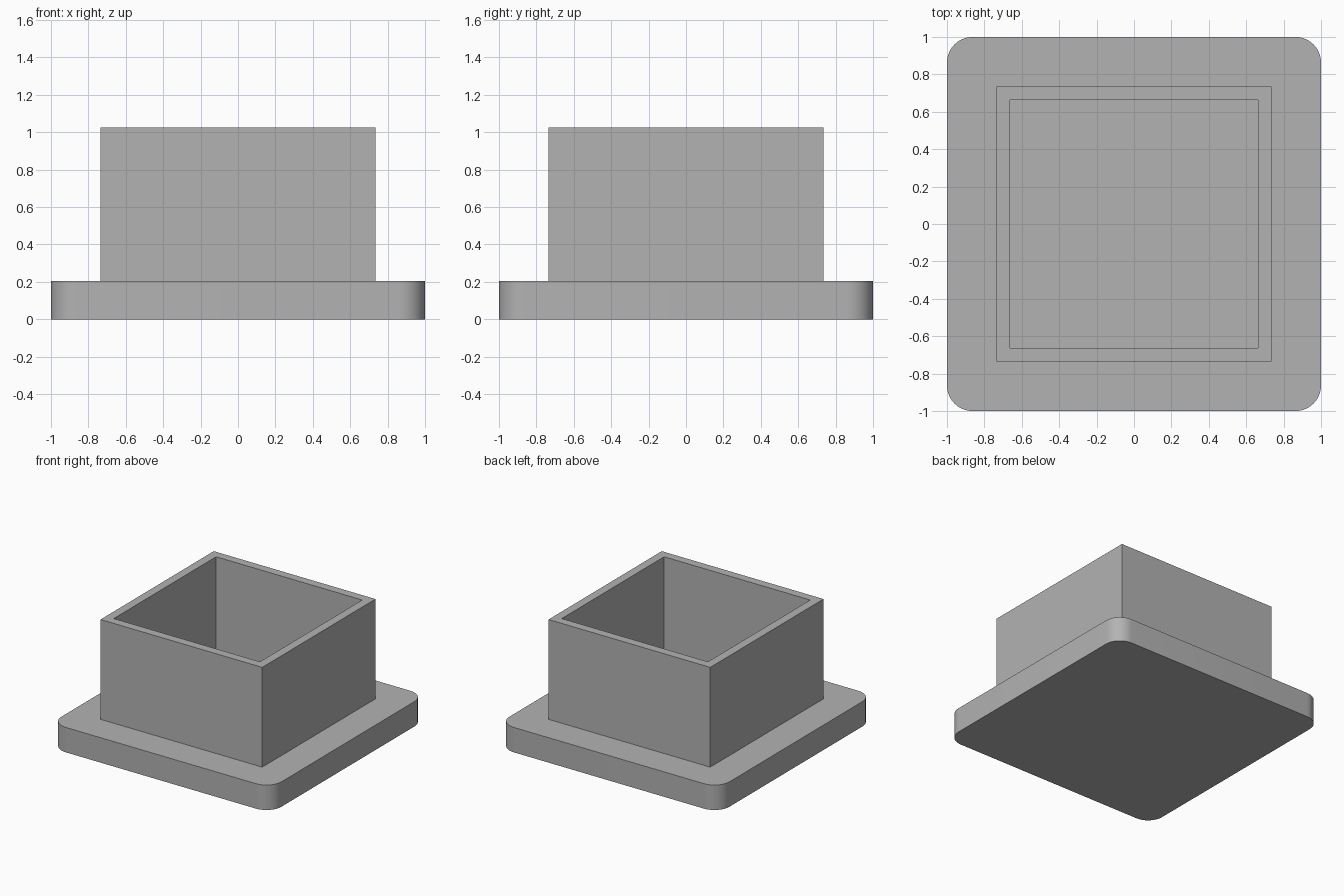
import bpy
import bmesh
from math import radians
from mathutils import Matrix

PLATE_TOP = 0.205
SLEEVE_TOP = 1.025

cube = bpy.data.objects.get("Cube")
if cube:
    bpy.data.objects.remove(cube, do_unlink=True)

grey = bpy.data.materials.new("plain grey")
grey.use_nodes = True
colour = (0.45, 0.45, 0.45, 1)
grey.diffuse_color = colour
grey.node_tree.nodes["Principled BSDF"].inputs["Base Color"].default_value = colour


def box(width, bottom, top):
    """Square block centred on the z axis."""
    bm = bmesh.new()
    height = top - bottom
    place = Matrix.Translation((0, 0, bottom + height / 2))
    bmesh.ops.create_cube(bm, size=1, matrix=place @ Matrix.Diagonal((width, width, height, 1)))
    return bm


def finish(bm, name):
    mesh = bpy.data.meshes.new(name)
    bm.to_mesh(mesh)
    bm.free()
    mesh.materials.append(grey)
    obj = bpy.data.objects.new(name, mesh)
    bpy.context.collection.objects.link(obj)
    return obj


# Base plate with rounded vertical corners
bm = box(2, 0, PLATE_TOP)
uprights = [e for e in bm.edges if abs(e.verts[0].co.z - e.verts[1].co.z) > 0.1]
bmesh.ops.bevel(bm, geom=uprights, offset=0.137, segments=12, profile=0.5, affect='EDGES')
plate = finish(bm, "base_plate")
bpy.ops.object.select_all(action='DESELECT')
plate.select_set(True)
bpy.context.view_layer.objects.active = plate
bpy.ops.object.shade_smooth_by_angle(angle=radians(30))

# Square sleeve: the rim is inset and its middle sunk down to the plate
bm = box(1.47, PLATE_TOP, SLEEVE_TOP)
bm.normal_update()
bottom = [f for f in bm.faces if f.normal.z < -0.9]
top = [f for f in bm.faces if f.normal.z > 0.9]
bmesh.ops.inset_region(bm, faces=top, thickness=0.1)
sunk = bmesh.ops.extrude_face_region(bm, geom=top)["geom"]
floor = [g for g in sunk if isinstance(g, bmesh.types.BMFace)]
for v in floor[0].verts:
    v.co.z = PLATE_TOP
# The plate itself closes the sleeve from below
spare = {f for f in bottom + top + floor if f.is_valid}
bmesh.ops.delete(bm, geom=list(spare), context='FACES')
bmesh.ops.recalc_face_normals(bm, faces=bm.faces)
finish(bm, "square_sleeve")
